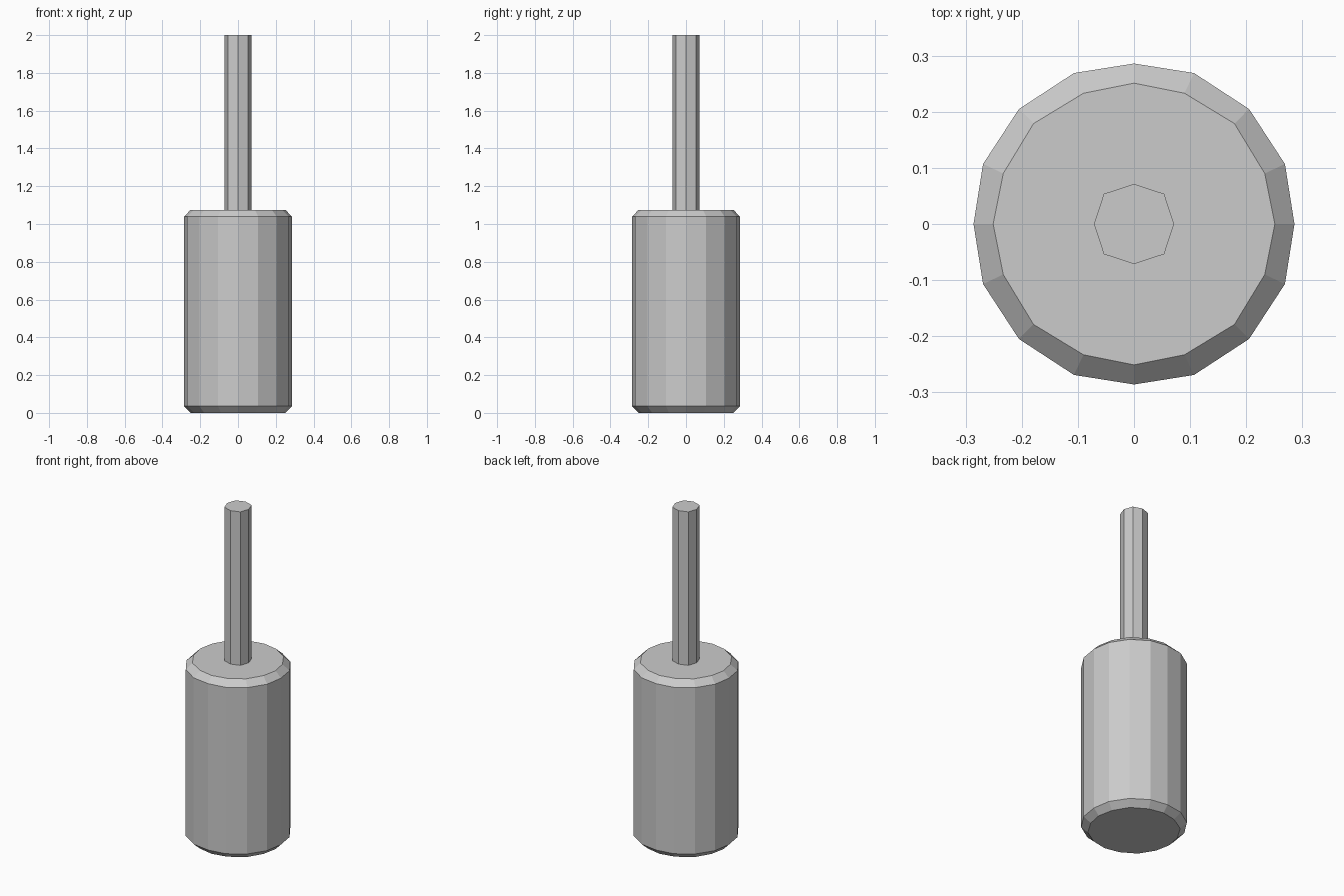
import bpy, bmesh
from mathutils import Matrix, Vector
from math import pi

if "Cube" in bpy.data.objects:
    bpy.data.objects.remove(bpy.data.objects["Cube"])


def full_ring(quadrant):
    """Repeat a quarter outline four times around z."""
    return [Matrix.Rotation(k * pi / 2, 3, 'Z') @ Vector((x, y, 0))
            for k in range(4) for x, y in quadrant]


def loft(name, sections):
    """Capped, flat-shaded solid through (quadrant outline, z) sections."""
    bm = bmesh.new()
    rings = [[bm.verts.new((p.x, p.y, z)) for p in full_ring(q)] for q, z in sections]
    n = len(rings[0])
    for lo, hi in zip(rings, rings[1:]):
        for i in range(n):
            j = (i + 1) % n
            bm.faces.new((lo[i], lo[j], hi[j], hi[i]))
    bm.faces.new(rings[0][::-1])
    bm.faces.new(rings[-1])
    mesh = bpy.data.meshes.new(name)
    bm.to_mesh(mesh)
    bm.free()
    bpy.context.collection.objects.link(bpy.data.objects.new(name, mesh))


# quarter outlines: 16-sided body wall and rim, 8-sided rod
wall = [(0.286, 0), (0.269, 0.107), (0.205, 0.205), (0.107, 0.269)]
rim = [(0.251, 0), (0.233, 0.09), (0.179, 0.179), (0.09, 0.233)]
rod = [(0.0715, 0), (0.0537, 0.0537)]

# chamfered cylindrical body
loft("body", [(rim, 0), (wall, 0.036), (wall, 1.039), (rim, 1.075)])

# thin upright rod
loft("rod", [(rod, 1.075), (rod, 2.0)])
